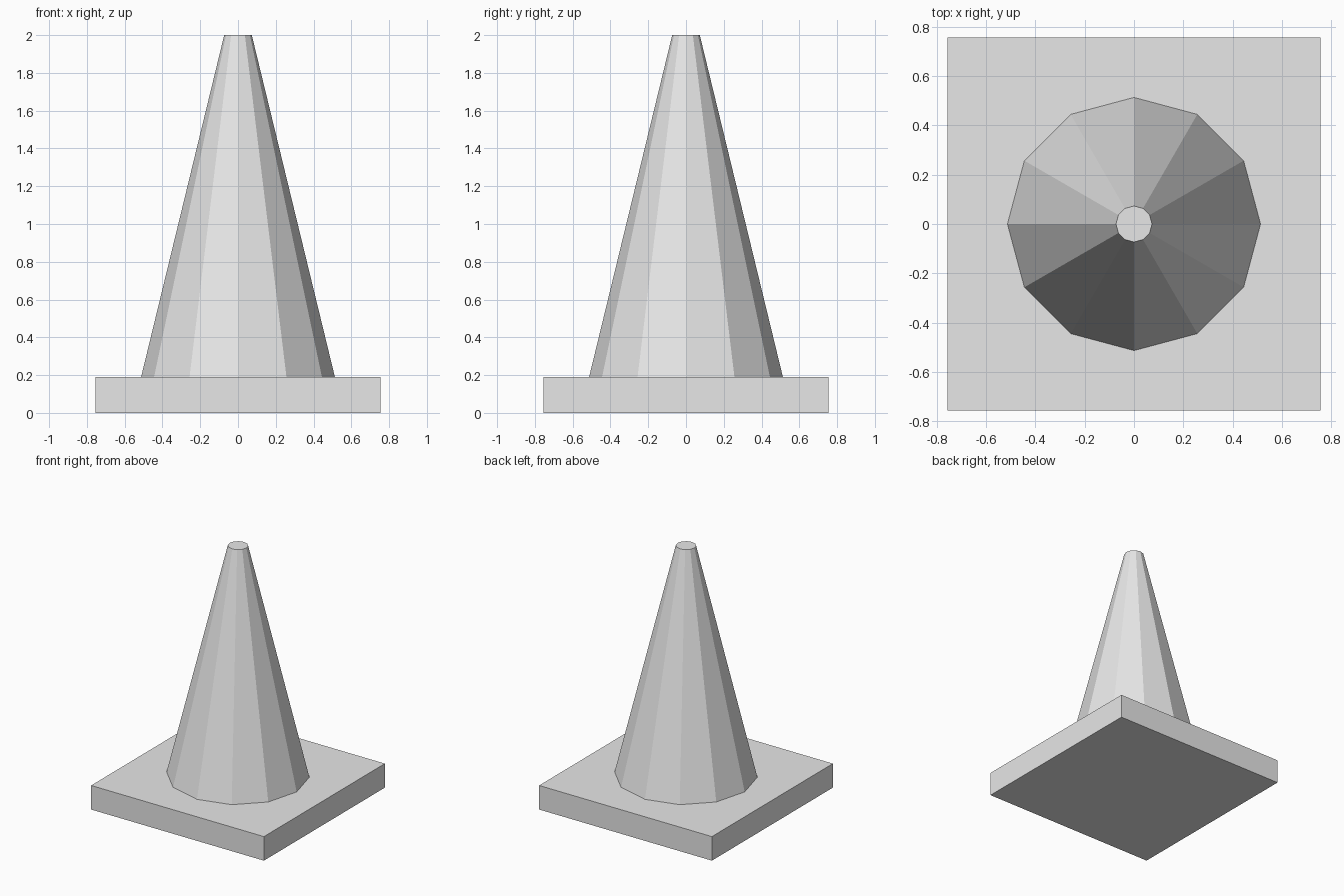
import bpy

if "Cube" in bpy.data.objects:
    bpy.data.objects.remove(bpy.data.objects["Cube"])

SIDE, BASE_H, TOTAL_H = 1.51, 0.19, 2.0

grey = bpy.data.materials.new("light_grey")
grey.diffuse_color = (0.8, 0.8, 0.8, 1.0)
grey.use_nodes = True
grey.node_tree.nodes["Principled BSDF"].inputs["Base Color"].default_value = grey.diffuse_color


def finish(name):
    obj = bpy.context.object
    obj.name = name
    obj.data.materials.append(grey)
    bpy.ops.object.transform_apply(location=False, rotation=False, scale=True)
    bpy.ops.object.shade_flat()


# Square base plate
bpy.ops.mesh.primitive_cube_add(size=1, location=(0, 0, BASE_H / 2))
bpy.context.object.scale = (SIDE, SIDE, BASE_H)
finish("base_plate")

# Twelve-sided truncated cone
bpy.ops.mesh.primitive_cone_add(vertices=12, radius1=0.513, radius2=0.073,
                                depth=TOTAL_H - BASE_H,
                                location=(0, 0, (TOTAL_H + BASE_H) / 2))
finish("cone_body")
